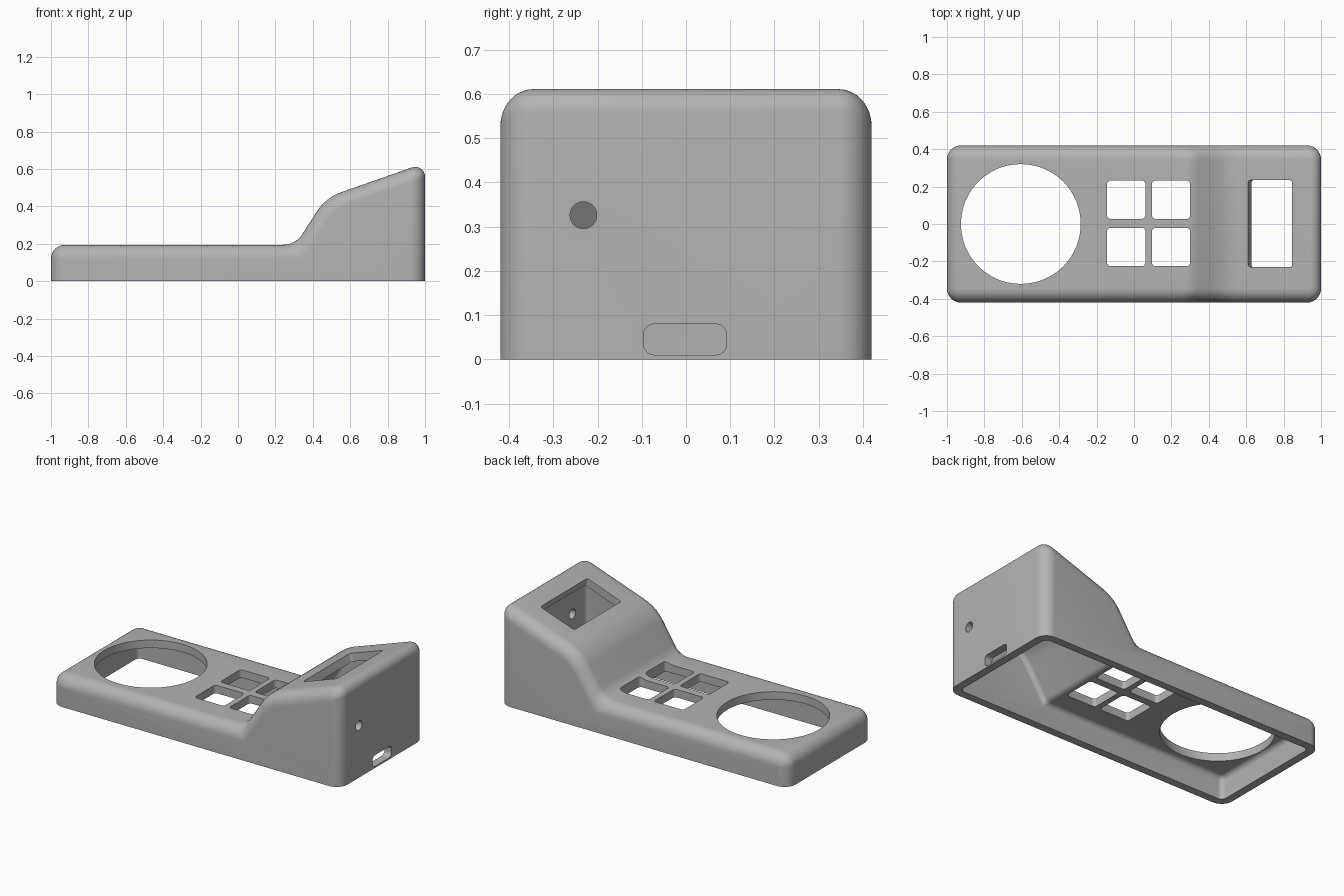
import bpy, bmesh, math
from mathutils import Vector, Matrix

cube = bpy.data.objects.get("Cube")
if cube:
    bpy.data.objects.remove(cube, do_unlink=True)

WALL = 0.05
HALF_WIDTH = 0.42
STEEP, GENTLE = 1.56, 0.35          # slopes of the riser and of the display face
KNEE = Vector((0.469, 0.447))       # where those two slopes meet

grey = bpy.data.materials.new("matte grey plastic")
grey.use_nodes = True
grey.diffuse_color = (0.45, 0.45, 0.45, 1)
grey.node_tree.nodes["Principled BSDF"].inputs["Base Color"].default_value = grey.diffuse_color


def fillet(before, corner, after, radius, steps=8):
    """Points of a round arc replacing a profile corner."""
    radius = max(radius, 0.004)
    a, b = (before - corner).normalized(), (after - corner).normalized()
    half = math.acos(a.dot(b)) / 2
    centre = corner + (a + b).normalized() * (radius / math.sin(half))
    start = corner + a * (radius / math.tan(half)) - centre
    end = corner + b * (radius / math.tan(half)) - centre
    first = math.atan2(start.y, start.x)
    sweep = math.remainder(math.atan2(end.y, end.x) - first, math.tau)
    angles = [first + sweep * i / steps for i in range(steps + 1)]
    return [centre + radius * Vector((math.cos(t), math.sin(t))) for t in angles]


def side_profile(inset, base, corner):
    """Side outline of the case, shrunk by inset."""
    def steep_z(x):
        return KNEE.y + STEEP * (x - KNEE.x) - inset * math.hypot(1, STEEP)

    def gentle_z(x):
        return KNEE.y + GENTLE * (x - KNEE.x) - inset * math.hypot(1, GENTLE)

    end, low = 1 - inset, 0.195 - inset
    foot = Vector(((low - steep_z(0)) / STEEP, low))
    knee_x = (gentle_z(0) - steep_z(0)) / (STEEP - GENTLE)
    knee = Vector((knee_x, gentle_z(knee_x)))
    left, right = Vector((-end, low)), Vector((end, gentle_z(end)))
    left_base, right_base = Vector((-end, base)), Vector((end, base))
    return ([left_base]
            + fillet(left_base, left, foot, corner)
            + fillet(left, foot, knee, 0.12 - 1.6 * inset)
            + fillet(foot, knee, right, 0.26 - inset)
            + fillet(knee, right, right_base, 0.7 * corner)
            + [right_base])


def loft(name, rings):
    """Closed solid through matching rings of points."""
    bm = bmesh.new()
    loops = [[bm.verts.new(p) for p in ring] for ring in rings]
    bm.faces.new(loops[0])
    bm.faces.new(loops[-1])
    for one, two in zip(loops, loops[1:]):
        for i in range(len(one)):
            bm.faces.new((one[i - 1], one[i], two[i], two[i - 1]))
    bmesh.ops.recalc_face_normals(bm, faces=bm.faces)
    mesh = bpy.data.meshes.new(name)
    bm.to_mesh(mesh)
    bm.free()
    mesh.materials.append(grey)
    obj = bpy.data.objects.new(name, mesh)
    bpy.context.collection.objects.link(obj)
    return obj


def rounded_body(name, inset, base, radius, steps=8):
    """Side outline swept across the width, with rounded rims."""
    half = HALF_WIDTH - inset
    sections = []
    for i in range(steps + 1):
        t = math.pi / 2 * i / steps
        sections.append((half - radius * (1 - math.sin(t)), radius * (1 - math.cos(t))))
    # from one flat side, over its rim, to the other
    sections = ([(-y, s) for y, s in reversed(sections)] + sections)
    return loft(name, [[(p.x, y, p.y) for p in side_profile(inset + s, base, radius - s)]
                       for y, s in sections])


def hole_cutter(name, size, radius, depth, place, steps=8):
    """Prism with a rounded rectangle section, centred on its own z axis."""
    outline = []
    for quarter, (sx, sy) in enumerate([(1, 1), (-1, 1), (-1, -1), (1, -1)]):
        for i in range(steps + 1):
            angle = math.pi / 2 * (quarter + i / steps)
            outline.append((sx * (size[0] / 2 - radius) + radius * math.cos(angle),
                            sy * (size[1] / 2 - radius) + radius * math.sin(angle)))
    return loft(name, [[place @ Vector((x, y, z)) for x, y in outline]
                       for z in (-depth / 2, depth / 2)])


def cut(target, cutter):
    cutter.hide_render = True
    mod = target.modifiers.new("cut", 'BOOLEAN')
    mod.operation, mod.solver, mod.object = 'DIFFERENCE', 'EXACT', cutter
    bpy.context.view_layer.objects.active = target
    bpy.ops.object.modifier_apply(modifier=mod.name)
    bpy.data.objects.remove(cutter, do_unlink=True)


# Hollow case, open underneath
case = rounded_body("case_shell", 0, 0, 0.075)
cut(case, rounded_body("cavity", WALL, -0.1, 0.03))

# Round opening in the low deck
cut(case, hole_cutter("dial_hole", (0.64, 0.64), 0.319, 0.3,
                      Matrix.Translation((-0.605, 0, 0.2)), 20))

# Four key openings
for x in (-0.042, 0.198):
    for y in (-0.123, 0.13):
        cut(case, hole_cutter("key_hole", (0.205, 0.205), 0.02, 0.4,
                              Matrix.Translation((x, y, 0.25))))

# Display window, square to the sloping face
tilt = math.atan(GENTLE)
window_x = 0.728
window_z = KNEE.y + GENTLE * (window_x - KNEE.x)
cut(case, hole_cutter("display_hole", (0.249, 0.465), 0.015, 0.2,
                      Matrix.Translation((window_x, 0.002, window_z))
                      @ Matrix.Rotation(-tilt, 4, 'Y')))

# Cable slot and small round hole in the tall end
sideways = Matrix.Rotation(math.pi / 2, 4, 'Y')
cut(case, hole_cutter("cable_slot", (0.07, 0.188), 0.025, 0.2,
                      Matrix.Translation((1, -0.002, 0.045)) @ sideways))
cut(case, hole_cutter("button_hole", (0.06, 0.06), 0.029, 0.2,
                      Matrix.Translation((1, -0.232, 0.326)) @ sideways))

# Smooth the rounded edges, keep the cut edges crisp
bpy.ops.object.select_all(action='DESELECT')
case.select_set(True)
bpy.context.view_layer.objects.active = case
bpy.ops.object.shade_smooth_by_angle(angle=math.radians(30))
